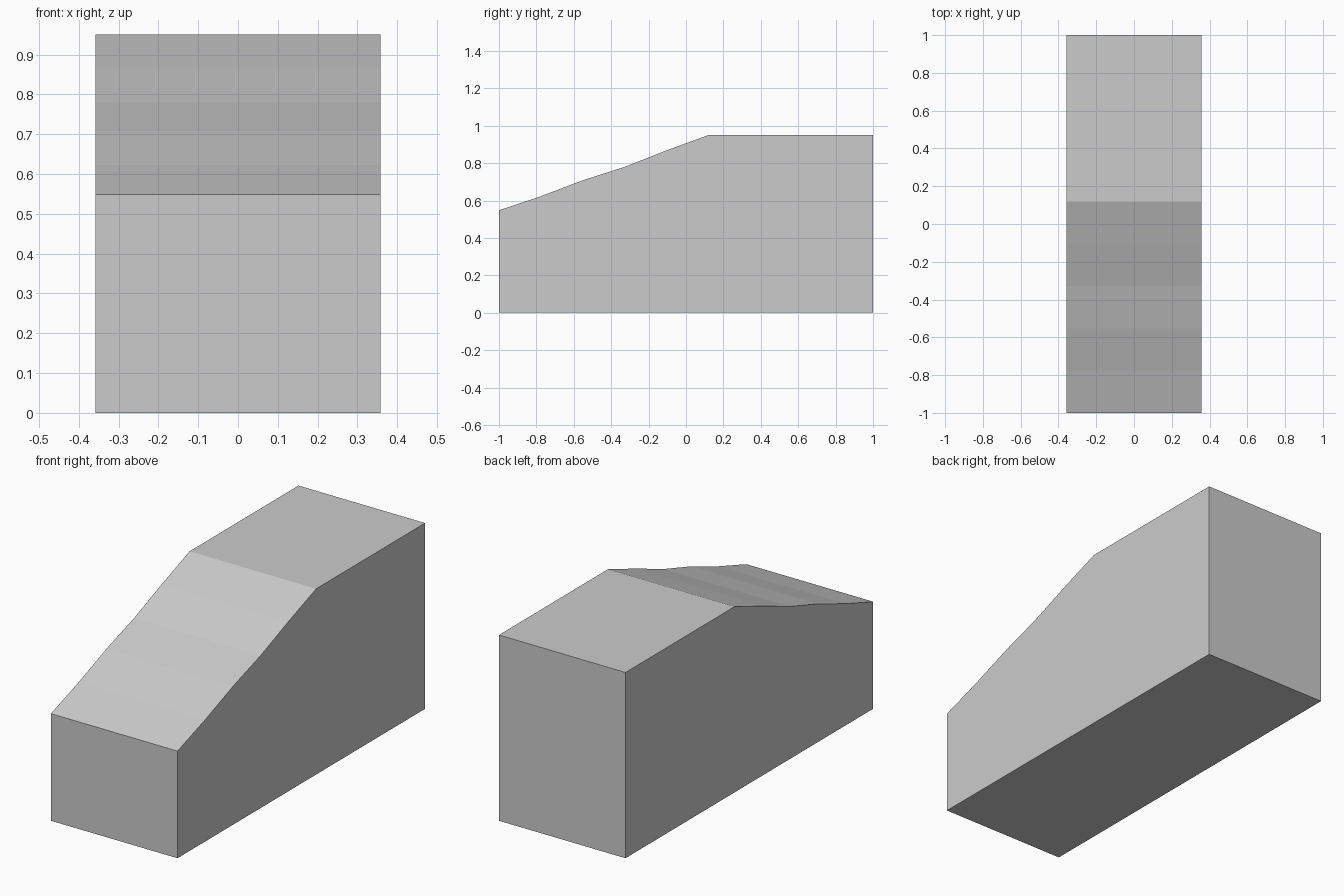
import bpy
import bmesh

if "Cube" in bpy.data.objects:
    bpy.data.objects.remove(bpy.data.objects["Cube"])

HALF_WIDTH = 0.358

# Side profile (y, z): box with a gently rippled slope at the front
profile = [(-1, 0), (1, 0), (1, 0.95), (0.12, 0.95), (-0.104, 0.868),
           (-0.328, 0.78), (-0.552, 0.708), (-0.776, 0.623), (-1, 0.548)]

# Sloped block: extrude the profile across x
bm = bmesh.new()
side = bm.faces.new([bm.verts.new((-HALF_WIDTH, y, z)) for y, z in profile])
result = bmesh.ops.extrude_face_region(bm, geom=[side], use_keep_orig=True)
moved = [g for g in result["geom"] if isinstance(g, bmesh.types.BMVert)]
bmesh.ops.translate(bm, verts=moved, vec=(2 * HALF_WIDTH, 0, 0))
bmesh.ops.recalc_face_normals(bm, faces=bm.faces)

mesh = bpy.data.meshes.new("sloped_block")
bm.to_mesh(mesh)
bm.free()
block = bpy.data.objects.new("sloped_block", mesh)
bpy.context.collection.objects.link(block)
